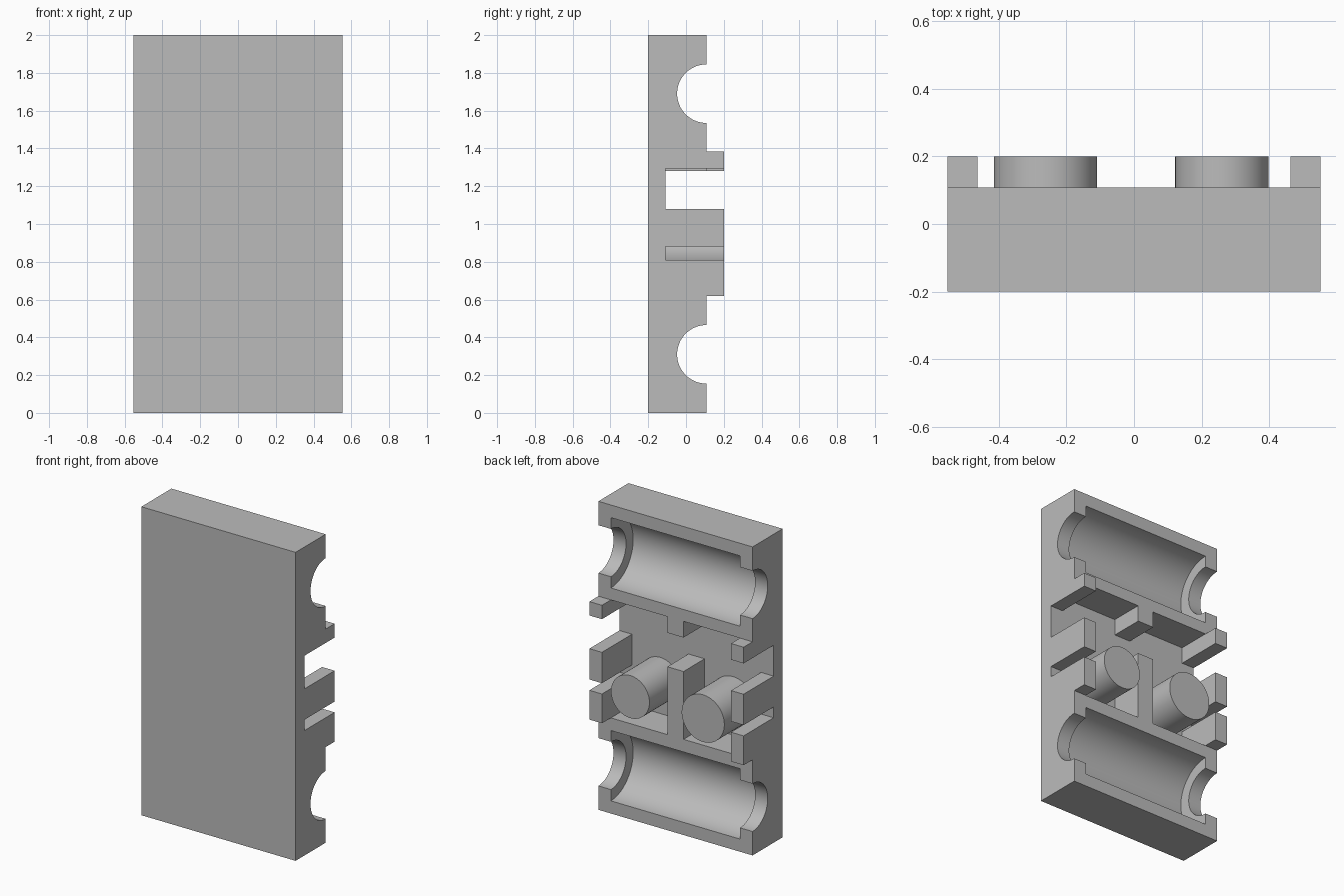
import bpy, math

if "Cube" in bpy.data.objects:
    bpy.data.objects.remove(bpy.data.objects["Cube"])

grey = bpy.data.materials.new("grey plastic")
grey.diffuse_color = (0.5, 0.5, 0.5, 1)
grey.use_nodes = True
grey.node_tree.nodes["Principled BSDF"].inputs["Base Color"].default_value = grey.diffuse_color

W, BACK, RIM, TOP, FLOOR = 0.553, -0.2, 0.108, 0.2, -0.108   # half width and depth levels
INNER = 0.463                                                # inner face of the side walls
Z0, Z1 = 0.62, 1.385                                         # middle bay limits


def box(name, x, y, z):
    bpy.ops.mesh.primitive_cube_add(size=1)
    ob = bpy.context.object
    ob.name = name
    for v in ob.data.vertices:
        v.co = [lo + (c + 0.5) * (hi - lo) for c, (lo, hi) in zip(v.co, (x, y, z))]
    return ob


def rod(name, r, length, centre, rotation):
    bpy.ops.mesh.primitive_cylinder_add(vertices=64, radius=r, depth=length,
                                        location=centre, rotation=rotation)
    ob = bpy.context.object
    ob.name = name
    bpy.ops.object.transform_apply(location=True, rotation=True, scale=True)
    return ob


def combine(target, tool, operation):
    mod = target.modifiers.new("shape", 'BOOLEAN')
    mod.operation, mod.solver, mod.object = operation, 'EXACT', tool
    bpy.context.view_layer.objects.active = target
    bpy.ops.object.modifier_apply(modifier=mod.name)
    bpy.data.objects.remove(tool, do_unlink=True)


case = box("case_half", (-W, W), (BACK, TOP), (0, 2))

# lowered end blocks, then the open bay between the side walls
for z in ((-0.1, Z0), (Z1, 2.1)):
    combine(case, box("step_cut", (-1, 1), (RIM, 0.5), z), 'DIFFERENCE')
combine(case, box("bay_cut", (-INNER, INNER), (FLOOR, 0.5), (Z0, Z1)), 'DIFFERENCE')

# openings through the side walls
for side, top in ((1, 1.295), (-1, 1.28)):
    x = sorted((side * 0.3, side * 0.8))
    for z in ((1.08, top), (0.81, 0.88)):
        combine(case, box("side_cut", x, (FLOOR, 0.5), z), 'DIFFERENCE')

# half-round cradles: wide bore inside, narrower openings at the ends
for z in (0.31, 1.69):
    for r, length in ((0.155, 1.4), (0.228, 2 * INNER)):
        combine(case, rod("bore_cut", r, length, (0, RIM, z), (0, math.pi / 2, 0)), 'DIFFERENCE')

# central post and upper tab, sunk slightly into the case
combine(case, box("post", (-0.058, 0.058), (-0.15, RIM), (Z0 - 0.02, 1.06)), 'UNION')
combine(case, box("tab", (-0.058, 0.058), (-0.15, RIM), (1.28, Z1 + 0.02)), 'UNION')

# two round pegs of different width
for x, r in ((0.26, 0.138), (-0.262, 0.153)):
    combine(case, rod("peg", r, TOP + 0.15, (x, (TOP - 0.15) / 2, 0.846), (math.pi / 2, 0, 0)), 'UNION')

case.data.materials.clear()
case.data.materials.append(grey)
bpy.ops.object.select_all(action='DESELECT')
case.select_set(True)
bpy.context.view_layer.objects.active = case
bpy.ops.object.shade_smooth_by_angle(angle=math.radians(30))
